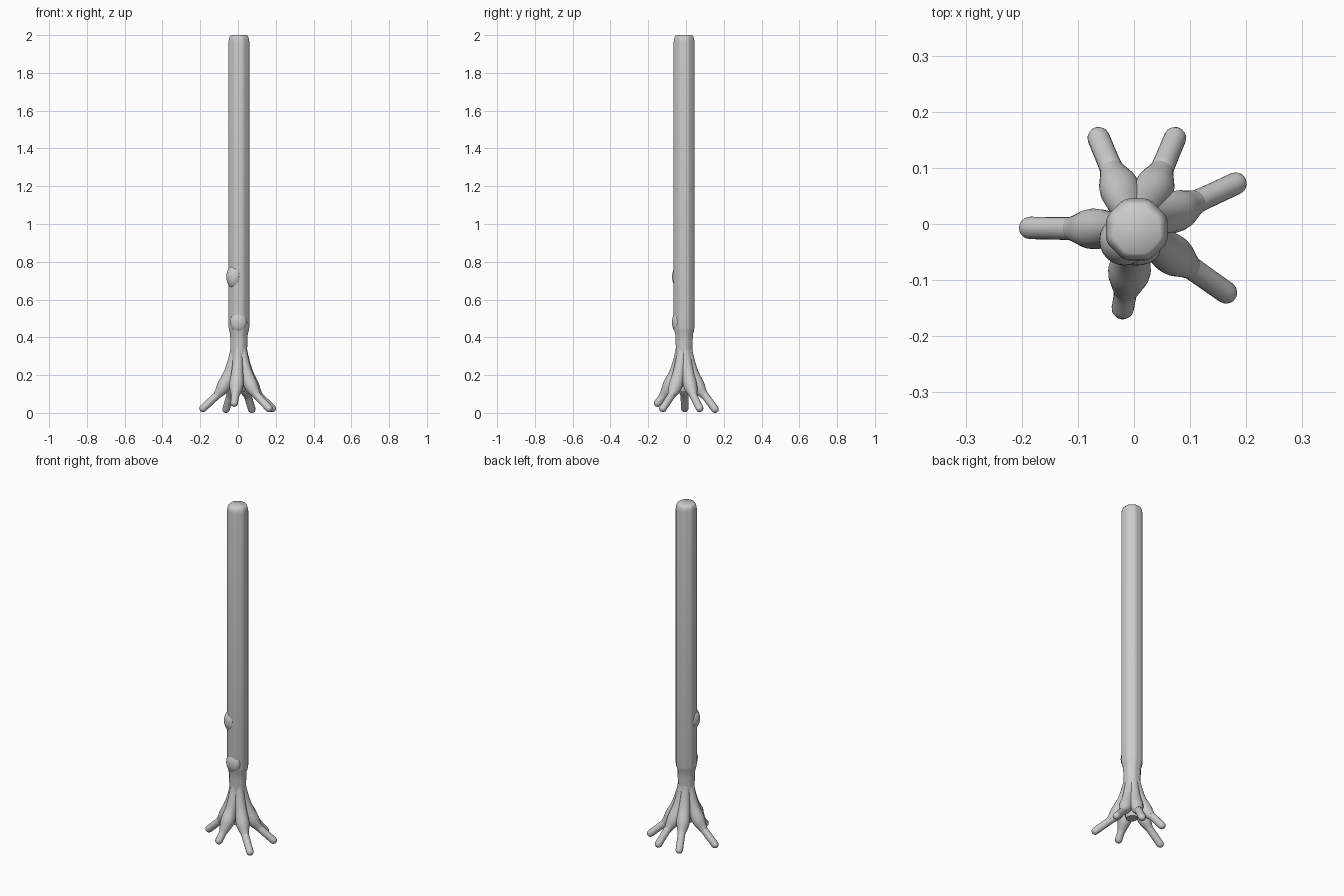
import bpy, bmesh, math
from mathutils import Vector

if "Cube" in bpy.data.objects:
    bpy.data.objects.remove(bpy.data.objects["Cube"])

AX = Vector((0.005, -0.01, 0))   # trunk axis


def finish(bm, name):
    bmesh.ops.recalc_face_normals(bm, faces=bm.faces)
    me = bpy.data.meshes.new(name)
    bm.to_mesh(me)
    bm.free()
    ob = bpy.data.objects.new(name, me)
    bpy.context.collection.objects.link(ob)
    bpy.ops.object.select_all(action='DESELECT')
    ob.select_set(True)
    bpy.context.view_layer.objects.active = ob
    bpy.ops.object.shade_smooth_by_angle(angle=math.radians(50))
    return ob


def loft(name, rings):
    bm = bmesh.new()
    loops = [[bm.verts.new(p) for p in ring] for ring in rings]
    n = len(loops[0])
    for a, b in zip(loops, loops[1:]):
        for i in range(n):
            j = (i + 1) % n
            bm.faces.new((a[i], a[j], b[j], b[i]))
    bm.faces.new(loops[0][::-1])
    bm.faces.new(loops[-1])
    return finish(bm, name)


def spline(pts, steps=6):
    # Catmull-Rom through 4D points (x, y, z, radius)
    p = [pts[0]] + pts + [pts[-1]]
    out = []
    for k in range(1, len(p) - 2):
        a, b, c, d = p[k - 1:k + 3]
        for s in range(steps):
            t = s / steps
            out.append((2 * b + (c - a) * t + (2 * a - 5 * b + 4 * c - d) * t * t
                        + (3 * b - a - 3 * c + d) * t ** 3) / 2)
    return out + [pts[-1]]


def tube(name, pts, n=20):
    path = spline([Vector(p) for p in pts])
    pos = [p.to_3d() for p in path]
    rad = [p.w for p in path]
    # rounded tip
    d = (pos[-1] - pos[-2]).normalized()
    end, r = pos[-1].copy(), rad[-1]
    for a in (20, 40, 60, 78):
        a = math.radians(a)
        pos.append(end + d * r * math.sin(a))
        rad.append(r * math.cos(a))
    rings = []
    for i, c in enumerate(pos):
        t = (pos[min(i + 1, len(pos) - 1)] - pos[max(i - 1, 0)]).normalized()
        side = Vector((-pts[-1][1], pts[-1][0], 0)).normalized()
        up = t.cross(side).normalized()
        side = up.cross(t)
        rings.append([c + (side * math.cos(2 * math.pi * k / n)
                           + up * math.sin(2 * math.pi * k / n)) * rad[i] for k in range(n)])
    return loft(name, rings)


# trunk: softened octagon with rounded top and narrower neck
def trunk_ring(r, z, cx, cy):
    ring = []
    for k in range(48):
        a = 2 * math.pi * k / 48
        phi = (a + math.pi / 8) % (math.pi / 4) - math.pi / 8
        q = min(r / math.cos(phi), r * 1.045)
        ring.append((cx + q * math.cos(a), cy + q * math.sin(a), z))
    return ring


profile = [(0.030, 0.11), (0.040, 0.14), (0.044, 0.24), (0.043, 0.32), (0.045, 0.38),
           (0.047, 0.42), (0.052, 0.435), (0.055, 0.455), (0.055, 1.965),
           (0.053, 1.98), (0.049, 1.992), (0.042, 2.0)]
loft("trunk", [trunk_ring(r, z, AX.x, AX.y) for r, z in profile])

# roots: tip x, y, z
tips = [(-0.185, -0.007, 0.024), (-0.063, 0.153, 0.02), (0.073, 0.153, 0.02),
        (0.181, 0.072, 0.024), (0.164, -0.122, 0.024), (-0.02, -0.150, 0.052)]
for i, (x, y, z) in enumerate(tips):
    tip = Vector((x, y, 0)) - AX
    L = tip.length
    d = tip / L
    bulge = min(0.08, L * 0.48)
    stations = [(0.018, 0.40, 0.022), (0.022, 0.32, 0.026), (0.046, 0.22, 0.031),
                (bulge, 0.142, 0.036), (bulge + 0.032, 0.098, 0.023),
                (bulge + 0.045, 0.085, 0.0205), (L, z, 0.020)]
    if i == 5:
        stations[3:6] = [(0.075, 0.15, 0.038), (0.098, 0.112, 0.029), (0.115, 0.087, 0.021)]
    tube(f"root_{i + 1}", [(*(AX + d * s + Vector((0, 0, h))), r) for s, h, r in stations])


# knots on the trunk
def knot(name, loc, size, turn=0):
    bm = bmesh.new()
    bmesh.ops.create_uvsphere(bm, u_segments=24, v_segments=14, radius=1)
    bmesh.ops.scale(bm, vec=size, verts=bm.verts)
    ob = finish(bm, name)
    ob.location = loc
    ob.rotation_euler.z = turn


knot("front_knot", (0.003, -0.047, 0.48), (0.044, 0.027, 0.055))
knot("side_knot", (-0.017, -0.029, 0.72), (0.045, 0.045, 0.065), math.radians(-45))
